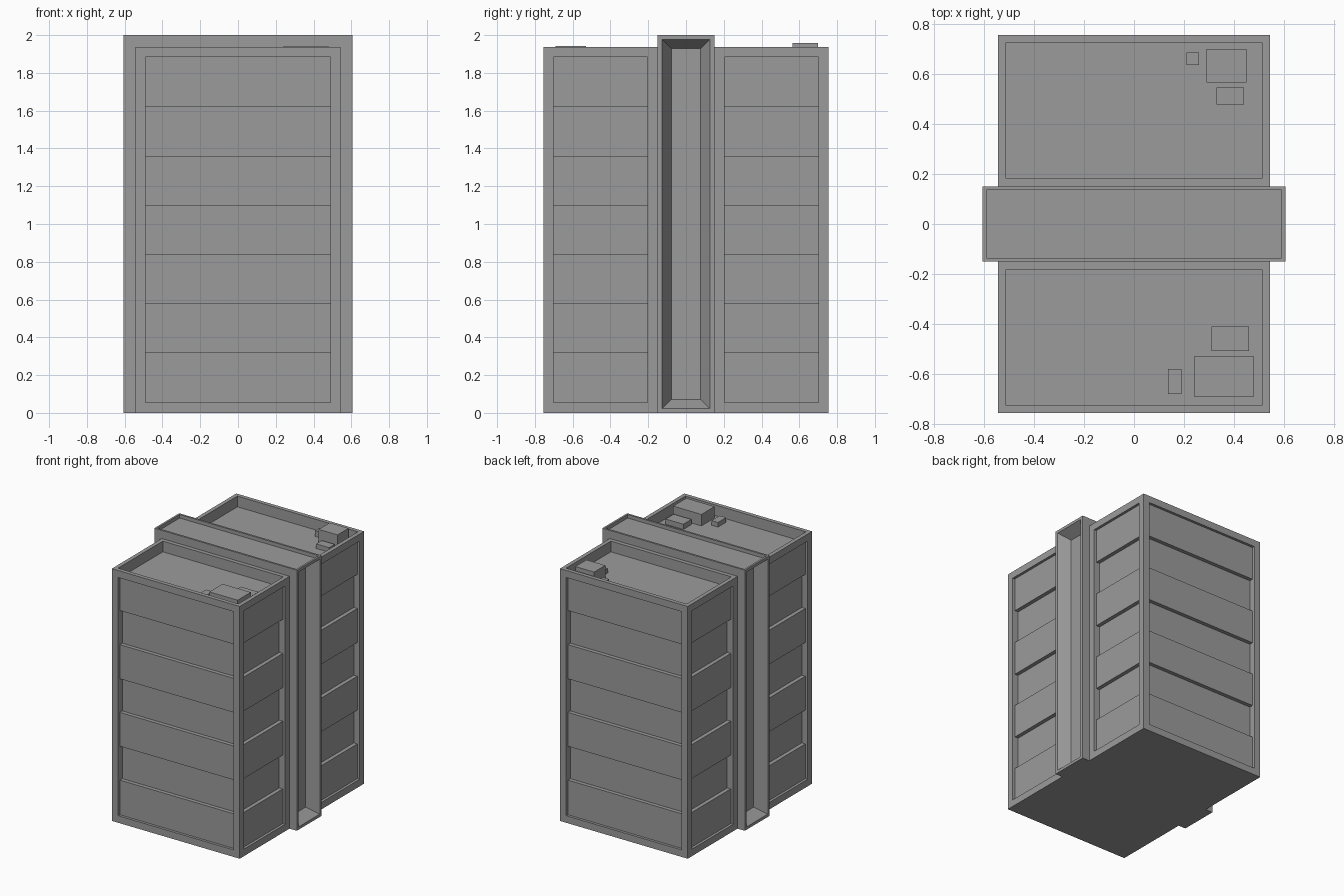
import bpy, bmesh
from mathutils import Vector

if "Cube" in bpy.data.objects:
    bpy.data.objects.remove(bpy.data.objects["Cube"])

BANDS = [0.32, 0.58, 0.84, 1.098, 1.36, 1.622]   # heights where the wall bands change

GREY = bpy.data.materials.new("dark_grey")
GREY.diffuse_color = (0.33, 0.33, 0.33, 1)
GREY.use_nodes = True
GREY.node_tree.nodes["Principled BSDF"].inputs["Base Color"].default_value = GREY.diffuse_color


def box(bm, x0, x1, y0, y1, z0, z1):
    vs = bmesh.ops.create_cube(bm, size=1)["verts"]
    for v in vs:
        v.co = Vector(((x0 + x1) / 2 + v.co.x * (x1 - x0),
                       (y0 + y1) / 2 + v.co.y * (y1 - y0),
                       (z0 + z1) / 2 + v.co.z * (z1 - z0)))
    bm.normal_update()


def inset(bm, face, thickness, depth=0.0):
    bmesh.ops.inset_individual(bm, faces=[face], thickness=thickness, depth=depth,
                               use_even_offset=True)
    bm.normal_update()


def faces_along(bm, *dirs):
    return [f for f in bm.faces if any(f.normal.dot(Vector(d)) > 0.99 for d in dirs)]


def finish(bm, name):
    me = bpy.data.meshes.new(name)
    bm.to_mesh(me)
    bm.free()
    me.materials.append(GREY)
    ob = bpy.data.objects.new(name, me)
    bpy.context.collection.objects.link(ob)


def roof_pit(bm, rim, depth):
    top = faces_along(bm, (0, 0, 1))[0]
    inset(bm, top, rim)
    inset(bm, top, 0, -depth)


def wing(name, side):
    """Half of the building with framed, banded walls on three sides."""
    bm = bmesh.new()
    y0, y1 = sorted((side * 0.15, side * 0.755))
    box(bm, -0.543, 0.543, y0, y1, 0, 1.937)
    roof_pit(bm, 0.031, 0.082)
    for d in ((1, 0, 0), (-1, 0, 0), (0, side, 0)):
        n = Vector(d)
        wall = max(faces_along(bm, d), key=lambda f: f.calc_area())
        inset(bm, wall, 0.054)
        inset(bm, wall, 0, -0.02)
        plane = wall.calc_center_median().dot(n)
        on_wall = lambda: [f for f in faces_along(bm, d)
                           if abs(f.calc_center_median().dot(n) - plane) < 1e-4]
        for z in BANDS:
            fs = on_wall()
            geom = set(fs)
            for f in fs:
                geom.update(f.edges, f.verts)
            bmesh.ops.bisect_plane(bm, geom=list(geom), plane_co=(0, 0, z), plane_no=(0, 0, 1))
            bm.normal_update()
        # every second band is set back further
        for f in sorted(on_wall(), key=lambda f: f.calc_center_median().z)[1::2]:
            inset(bm, f, 0, -0.03)
    finish(bm, name)


wing("front_wing", -1)
wing("back_wing", 1)

# Central core with a sloped niche at both ends
bm = bmesh.new()
box(bm, -0.605, 0.605, -0.15, 0.15, 0, 2.0)
for f in faces_along(bm, (1, 0, 0), (-1, 0, 0)):
    inset(bm, f, 0.022)
    inset(bm, f, 0.05, -0.085)
roof_pit(bm, 0.015, 0.027)
finish(bm, "central_core")

# Rooftop equipment
UNITS = {
    "back_roof_cabin": (0.29, 0.45, 0.565, 0.70, 1.957),
    "back_roof_vent": (0.21, 0.26, 0.635, 0.685, 1.90),
    "back_roof_unit": (0.33, 0.44, 0.477, 0.545, 1.89),
    "front_roof_cabin": (0.24, 0.48, -0.69, -0.53, 1.943),
    "front_roof_vent": (0.135, 0.19, -0.68, -0.58, 1.89),
    "front_roof_unit": (0.31, 0.46, -0.508, -0.41, 1.895),
}
for name, (x0, x1, y0, y1, top) in UNITS.items():
    bm = bmesh.new()
    box(bm, x0, x1, y0, y1, 1.85, top)
    finish(bm, name)
